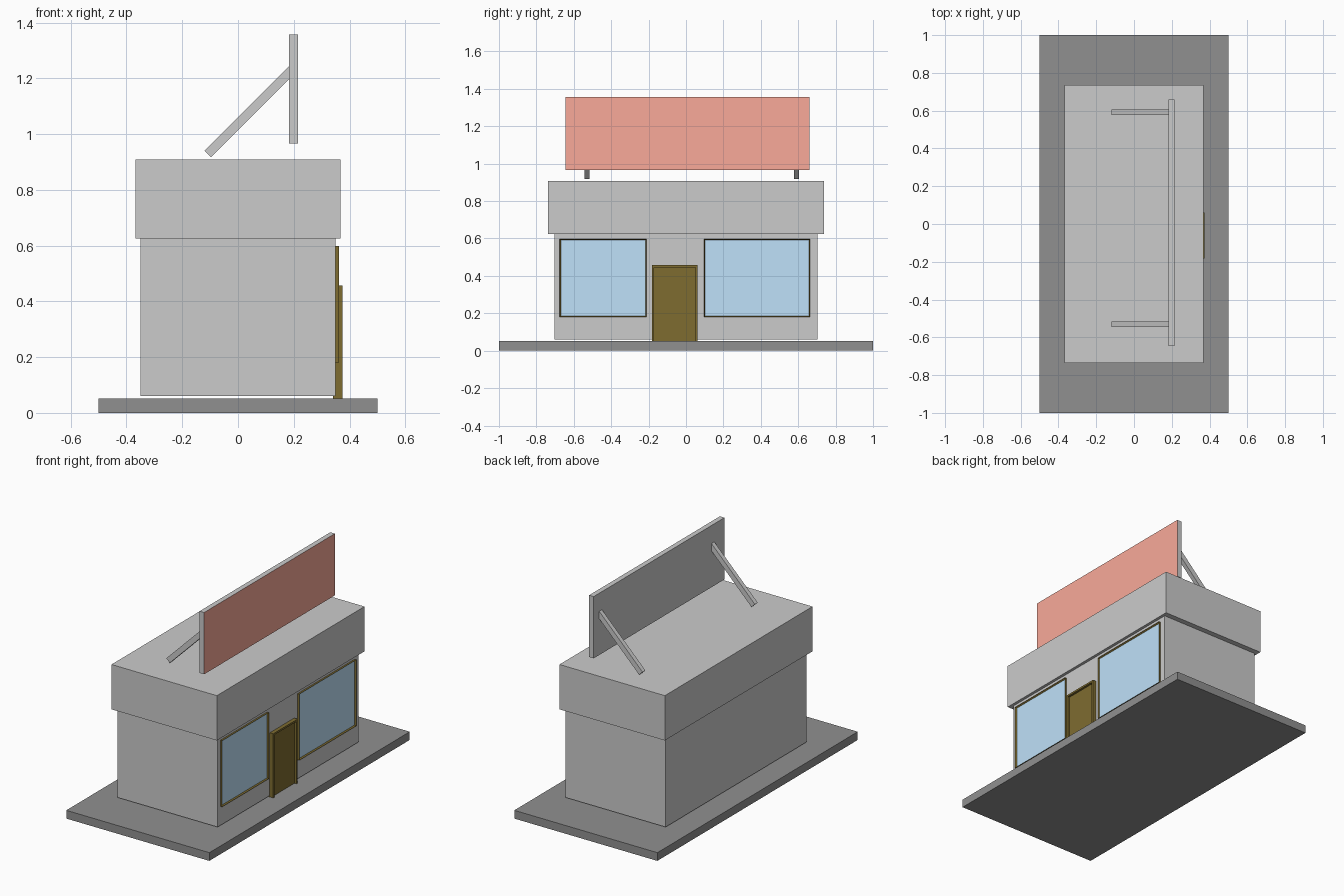
import bpy, bmesh
from mathutils import Vector

if "Cube" in bpy.data.objects:
    bpy.data.objects.remove(bpy.data.objects["Cube"])


def material(name, rgb):
    m = bpy.data.materials.new(name)
    m.diffuse_color = (*rgb, 1)
    m.use_nodes = True
    m.node_tree.nodes["Principled BSDF"].inputs["Base Color"].default_value = m.diffuse_color
    return m


asphalt = material("dark_grey", (0.28, 0.28, 0.28))
brown = material("brown", (0.21, 0.15, 0.03))
glass = material("glass_blue", (0.52, 0.75, 0.95))
red = material("sign_red", (0.95, 0.40, 0.32))
grey = material("plain_grey", (0.75, 0.75, 0.75))


def finish(name, bm, mats=()):
    bmesh.ops.recalc_face_normals(bm, faces=bm.faces)
    me = bpy.data.meshes.new(name)
    bm.to_mesh(me)
    bm.free()
    for m in mats:
        me.materials.append(m)
    ob = bpy.data.objects.new(name, me)
    bpy.context.collection.objects.link(ob)
    return ob


def box_bm(x, y, z):
    bm = bmesh.new()
    bmesh.ops.create_cube(bm, size=1)
    for v in bm.verts:
        v.co = Vector([(r[0] + r[1]) / 2 + c * (r[1] - r[0])
                       for r, c in zip((x, y, z), v.co)])
    bm.normal_update()
    return bm


def box(name, x, y, z, mats=()):
    return finish(name, box_bm(x, y, z), mats)


def prism(name, points, extrude, mats=()):
    """Extrude a flat outline along a vector."""
    bm = bmesh.new()
    f = bm.faces.new([bm.verts.new(p) for p in points])
    r = bmesh.ops.extrude_face_region(bm, geom=[f], use_keep_orig=True)
    for v in r["geom"]:
        if isinstance(v, bmesh.types.BMVert):
            v.co += Vector(extrude)
    return finish(name, bm, mats)


def front_face(bm):
    return max(bm.faces, key=lambda f: f.calc_center_median().x)


# Slab, walls and overhanging parapet
box("ground_slab", (-0.5, 0.5), (-1, 1), (0, 0.052), [asphalt])
box("walls", (-0.35, 0.35), (-0.703, 0.703), (0.06, 0.625), [grey])
box("parapet", (-0.368, 0.368), (-0.737, 0.737), (0.625, 0.908), [grey])

# Shop windows: inset frame with the pane pushed back
for name, y in (("left_window", (-0.675, -0.21)), ("right_window", (0.096, 0.664))):
    bm = box_bm((0.345, 0.362), y, (0.18, 0.598))
    pane = front_face(bm)
    bmesh.ops.inset_region(bm, faces=[pane], thickness=0.009)
    for v in pane.verts:
        v.co.x -= 0.008
    pane.material_index = 1
    finish(name, bm, [brown, glass])

# Door surround open at the bottom, with a recessed leaf
y0, y1, zb, zt, w = -0.183, 0.062, 0.052, 0.457, 0.012
outline = [(y0, zb), (y0, zt), (y1, zt), (y1, zb),
           (y1 - w, zb), (y1 - w, zt - w), (y0 + w, zt - w), (y0 + w, zb)]
prism("door_frame", [(0.34, y, z) for y, z in outline], (0.034, 0, 0), [brown])
box("door_leaf", (0.34, 0.36), (y0 + w, y1 - w), (zb, zt - w), [brown])

# Rooftop sign with a red front
bm = box_bm((0.183, 0.215), (-0.645, 0.66), (0.967, 1.357))
front_face(bm).material_index = 1
finish("sign_board", bm, [grey, red])

# Diagonal struts behind the sign
for name, y in (("left_strut", -0.544), ("right_strut", 0.577)):
    prof = [(-0.12, 0.94), (-0.096, 0.917), (0.2, 1.213), (0.2, 1.26)]
    prism(name, [(x, y, z) for x, z in prof], (0, 0.028, 0), [grey])
